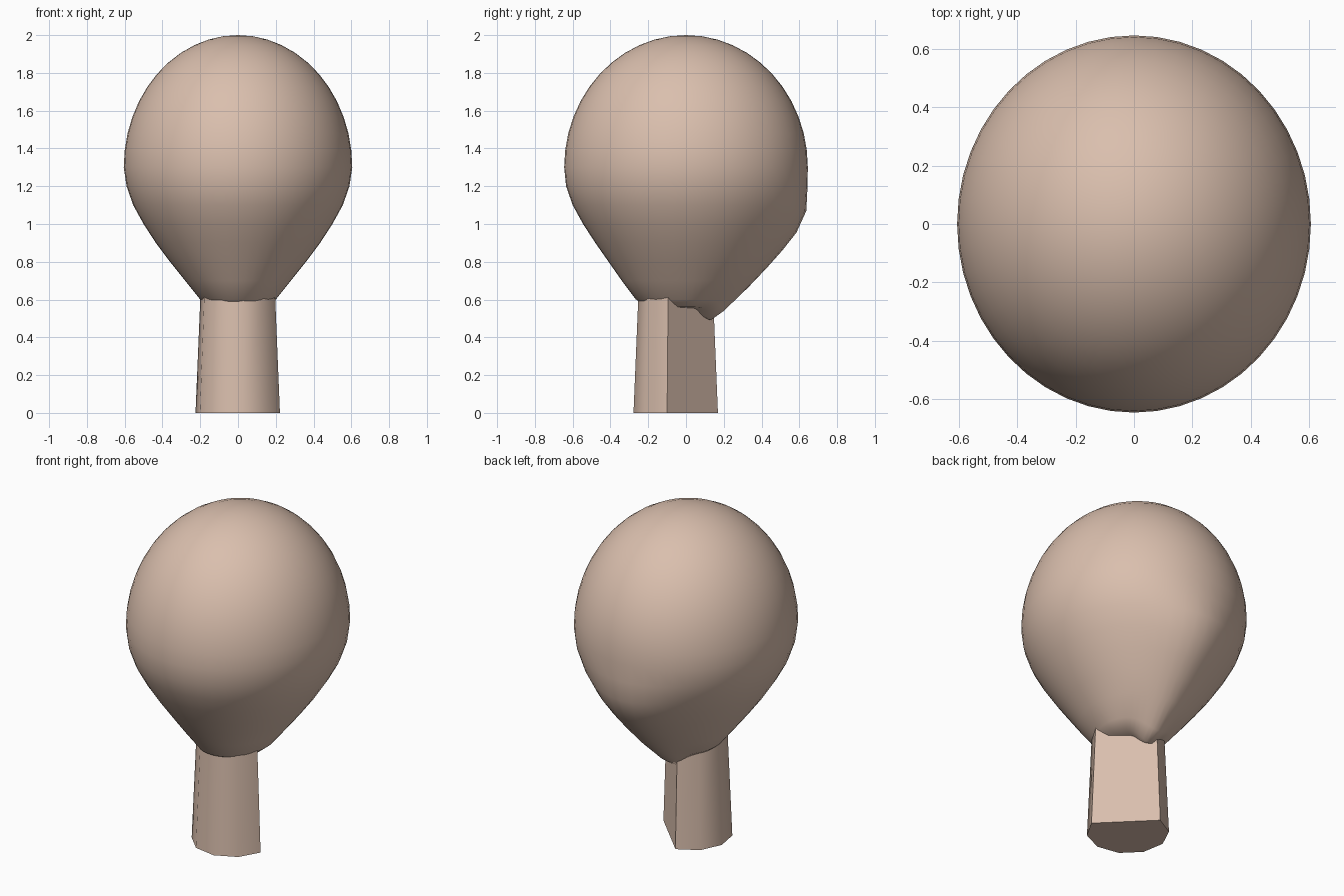
import bpy, bmesh, math

if "Cube" in bpy.data.objects:
    bpy.data.objects.remove(bpy.data.objects["Cube"])

skin = bpy.data.materials.new("warm_beige")
skin.diffuse_color = (0.70, 0.52, 0.42, 1)
skin.use_nodes = True
skin.node_tree.nodes["Principled BSDF"].inputs["Base Color"].default_value = skin.diffuse_color


def finish(name, bm, angle):
    """Turn a bmesh into a smooth shaded object."""
    bmesh.ops.recalc_face_normals(bm, faces=bm.faces)
    mesh = bpy.data.meshes.new(name)
    bm.to_mesh(mesh)
    bm.free()
    mesh.materials.append(skin)
    ob = bpy.data.objects.new(name, mesh)
    bpy.context.collection.objects.link(ob)
    bpy.ops.object.select_all(action='DESELECT')
    ob.select_set(True)
    bpy.context.view_layer.objects.active = ob
    bpy.ops.object.shade_smooth_by_angle(angle=math.radians(angle))


def loft(bm, rings):
    """Skin neighbouring rings with quads."""
    for a, b in zip(rings, rings[1:]):
        n = len(a)
        for i in range(n):
            j = (i + 1) % n
            bm.faces.new((a[i], a[j], b[j], b[i]))


# Head: ellipsoid cap, then a tapering lower half with a ridge at the back
SIDES = 48
rows = []  # z, half width, front depth, ridge depth, ridge z
for k in range(1, 13):
    t = math.radians(7.5 * k)
    z, s = 1.3 + 0.7 * math.cos(t), math.sin(t)
    rows.append((z, 0.605 * s, 0.645 * s, 0.645 * s, z))
rows += [
    (1.20, 0.590, 0.635, 0.643, 1.19),
    (1.10, 0.555, 0.600, 0.637, 1.07),
    (1.00, 0.500, 0.545, 0.585, 0.955),
    (0.90, 0.435, 0.480, 0.510, 0.86),
    (0.80, 0.360, 0.410, 0.430, 0.77),
    (0.70, 0.280, 0.340, 0.330, 0.665),
    (0.60, 0.200, 0.265, 0.200, 0.54),
    (0.56, 0.150, 0.200, 0.130, 0.49),
]
bm = bmesh.new()
rings = []
for z, rx, front, ridge, ridge_z in rows:
    ring = []
    for i in range(SIDES):
        a = 2 * math.pi * i / SIDES
        s = math.sin(a)
        w = max(0, s) ** 7
        back = min(front, ridge)
        depth = front if s < 0 else back + (ridge - back) * w
        ring.append(bm.verts.new((rx * math.cos(a), depth * s, z + (ridge_z - z) * w)))
    rings.append(ring)
loft(bm, rings)
for ring, z in ((rings[0], 2.0), (rings[-1], 0.55)):
    tip = bm.verts.new((0, 0, z))
    for i in range(SIDES):
        bm.faces.new((ring[i], ring[(i + 1) % SIDES], tip))
finish("head", bm, 60)

# Neck: tapered few-sided column with one broad flat panel at the back right
bm = bmesh.new()
rings = []
for z, r in ((0, 0.227), (0.64, 0.2)):
    angles = [math.radians(102 + 246 * k / 7) for k in range(8)]
    rings.append([bm.verts.new((r * math.cos(a), -0.053 + r * math.sin(a), z)) for a in angles])
loft(bm, rings)
for ring in rings:
    bm.faces.new(ring)
finish("neck", bm, 50)
